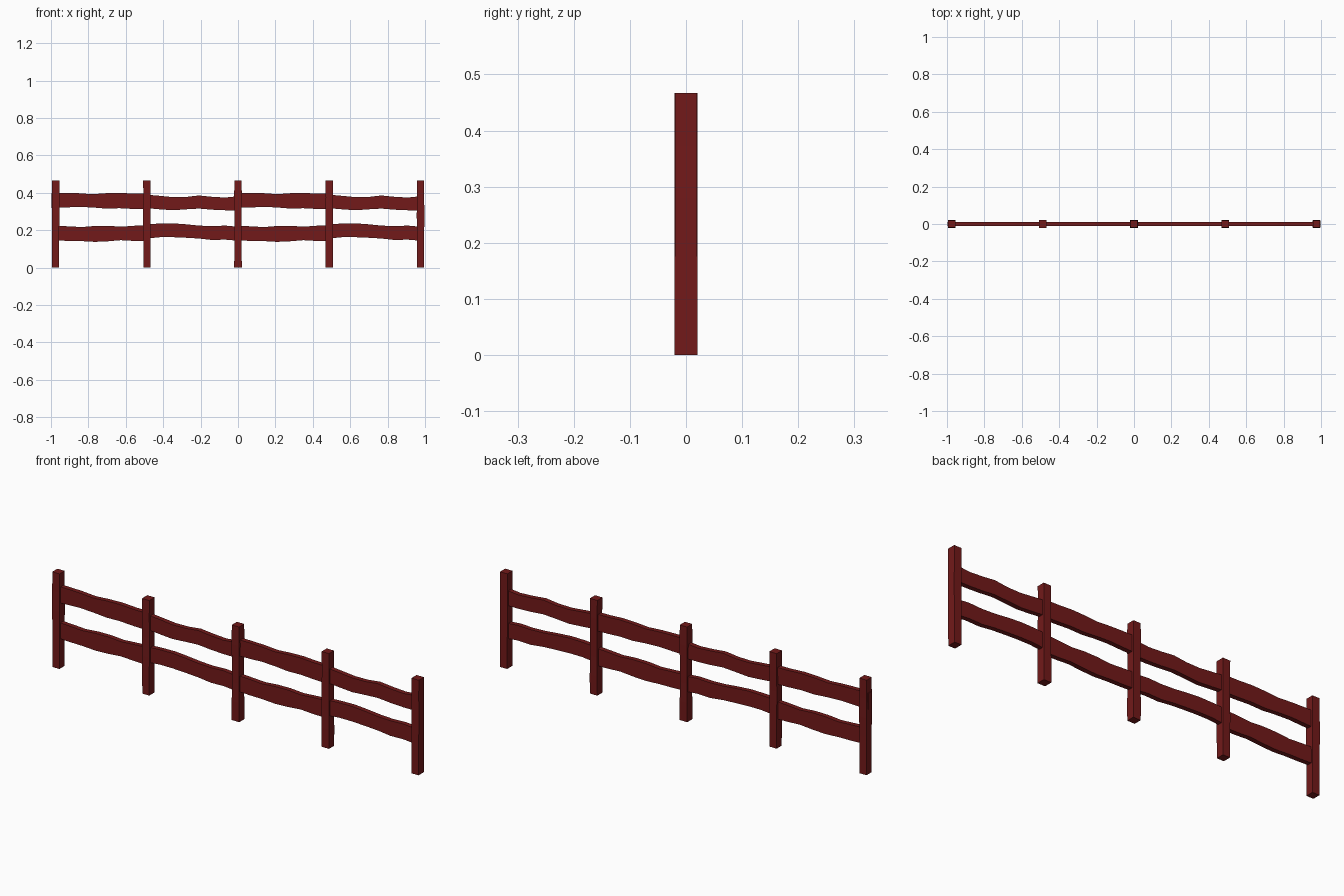
import bpy, bmesh, random

if "Cube" in bpy.data.objects:
    bpy.data.objects.remove(bpy.data.objects["Cube"])

random.seed(4)
mat = bpy.data.materials.new("red_wood")
mat.diffuse_color = (0.17, 0.01, 0.01, 1)
mat.use_nodes = True
mat.node_tree.nodes["Principled BSDF"].inputs["Base Color"].default_value = mat.diffuse_color


def finish(name, bm):
    bmesh.ops.recalc_face_normals(bm, faces=bm.faces[:])
    me = bpy.data.meshes.new(name)
    bm.to_mesh(me)
    bm.free()
    me.materials.append(mat)
    ob = bpy.data.objects.new(name, me)
    bpy.context.collection.objects.link(ob)


def loft(name, rings):
    """Box-section beam through a list of four-corner rings, capped."""
    bm = bmesh.new()
    vs = [[bm.verts.new(p) for p in r] for r in rings]
    for a, b in zip(vs, vs[1:]):
        for i in range(4):
            j = (i + 1) % 4
            bm.faces.new((a[i], a[j], b[j], b[i]))
    bm.faces.new(vs[0])
    bm.faces.new(vs[-1])
    finish(name, bm)


def post(name, x):
    # square post with slightly uneven hewn sides
    rings = []
    for k in range(6):
        z = 0.467 * k / 5
        w = 0.0195 + random.uniform(-0.001, 0.001)
        d = 0.0205 + random.uniform(-0.001, 0.0005)
        rings.append([(x + sx * w, sy * d, z)
                      for sx, sy in ((-1, -1), (1, -1), (1, 1), (-1, 1))])
    loft(name, rings)


def rail(name, x0, x1, top, bottom):
    # wavy plank between two posts
    rings = []
    n = len(top) - 1
    for k, (t, b) in enumerate(zip(top, bottom)):
        x = x0 + (x1 - x0) * k / n
        d = 0.0115
        rings.append([(x, -d, b), (x, d, b), (x, d, t), (x, -d, t)])
    loft(name, rings)


# posts
xs = [-0.975, -0.487, 0.0, 0.488, 0.976]
for i, x in enumerate(xs):
    post(f"post_{i + 1}", x)

# two alternating plank shapes per rail: (top edge, bottom edge)
upper = [
    ([.400, .400, .398, .393, .398, .400, .396, .395],
     [.320, .322, .325, .322, .316, .318, .314, .312]),
    ([.390, .384, .377, .378, .386, .379, .375, .382],
     [.318, .312, .307, .312, .316, .310, .307, .307]),
]
lower = [
    ([.224, .221, .217, .223, .224, .219, .224, .228],
     [.146, .143, .142, .138, .141, .147, .143, .142]),
    ([.232, .236, .237, .232, .225, .222, .225, .219],
     [.156, .163, .163, .160, .156, .148, .150, .144]),
]
for i in range(4):
    x0 = -0.998 if i == 0 else xs[i]
    rail(f"upper_rail_{i + 1}", x0, xs[i + 1], *upper[i % 2])
    rail(f"lower_rail_{i + 1}", xs[i], xs[i + 1], *lower[i % 2])
